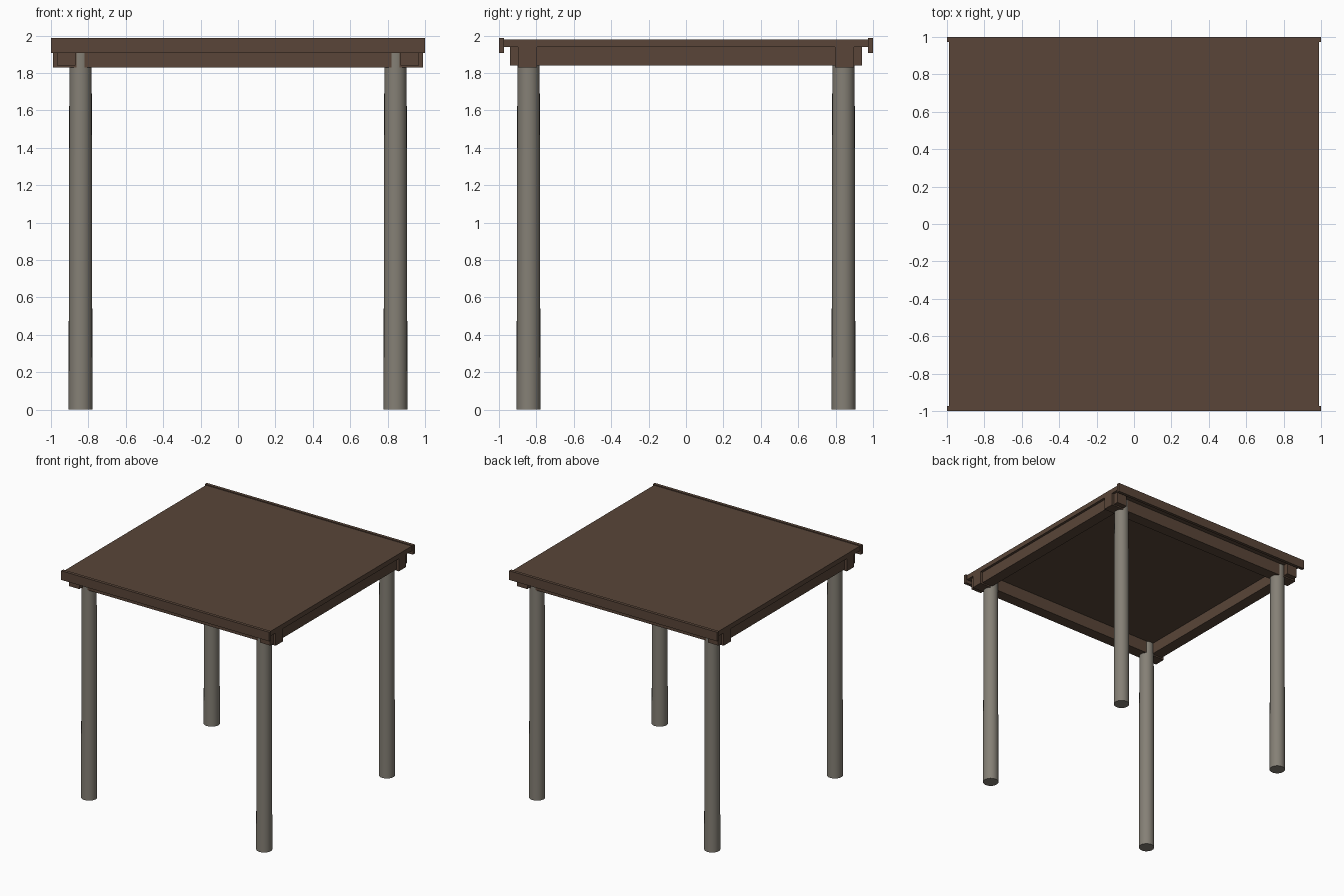
import bpy, math

if "Cube" in bpy.data.objects:
    bpy.data.objects.remove(bpy.data.objects["Cube"])


def material(name, rgb):
    m = bpy.data.materials.new(name)
    m.diffuse_color = (*rgb, 1.0)
    m.use_nodes = True
    m.node_tree.nodes["Principled BSDF"].inputs["Base Color"].default_value = m.diffuse_color
    return m


wood = material("dark brown wood", (0.100, 0.060, 0.040))
stone = material("warm grey post", (0.235, 0.216, 0.180))


def box(name, x, y, z):
    """Box spanning the given (min, max) ranges."""
    bpy.ops.mesh.primitive_cube_add(size=1, location=[sum(r) / 2 for r in (x, y, z)])
    o = bpy.context.object
    o.name = name
    o.scale = [r[1] - r[0] for r in (x, y, z)]
    bpy.ops.object.transform_apply(location=False, rotation=False, scale=True)
    o.data.materials.append(wood)


def span(side, a, b):
    return tuple(sorted((side * a, side * b)))


# Flat roof panel
box("roof_panel", (-0.99, 0.99), (-0.975, 0.975), (1.938, 1.98))

# Fascia boards and cross beams at front and back
for s, label in ((-1, "front"), (1, "back")):
    box(label + "_fascia", (-1, 1), span(s, 0.973, 1.0), (1.908, 1.987))
    box(label + "_beam", (-0.99, 0.99), span(s, 0.797, 0.897), (1.828, 1.939))

# Side beams, lapped through the cross beams
for s, label in ((-1, "left"), (1, "right")):
    box(label + "_beam", span(s, 0.868, 0.968), (-0.94, 0.94), (1.84, 1.9385))

# Slightly tapered round posts
for sx, lx in ((-1, "left"), (1, "right")):
    for sy, ly in ((-1, "front"), (1, "back")):
        bpy.ops.mesh.primitive_cone_add(vertices=24, radius1=0.064, radius2=0.0595, depth=1.935,
                                        location=(sx * 0.842, sy * 0.842, 1.935 / 2))
        post = bpy.context.object
        post.name = f"{ly}_{lx}_post"
        post.data.materials.append(stone)
        bpy.ops.object.shade_smooth_by_angle(angle=math.radians(40))
